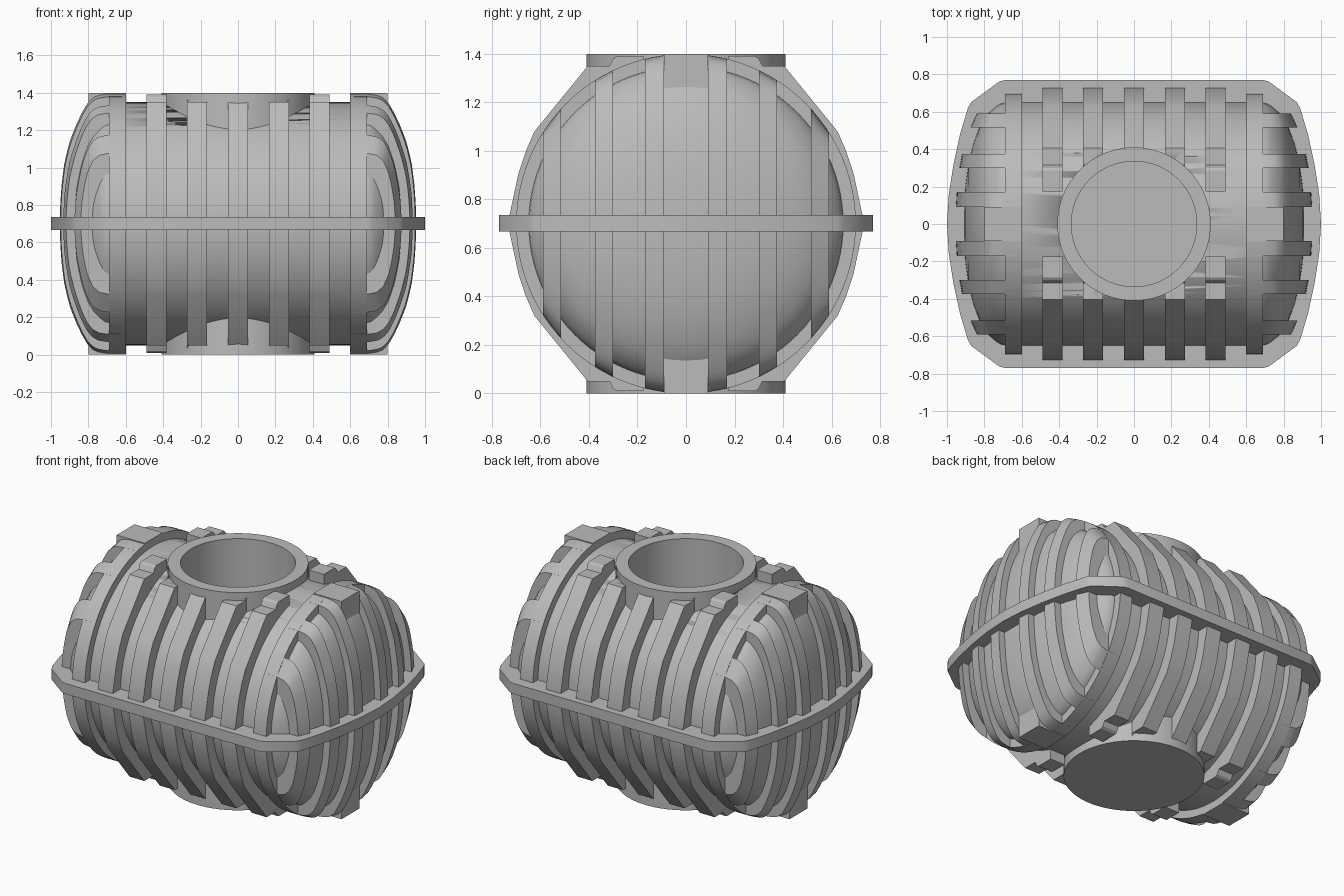
import bpy, bmesh, math
from mathutils import Matrix

if "Cube" in bpy.data.objects:
    bpy.data.objects.remove(bpy.data.objects["Cube"], do_unlink=True)

MID = 0.7  # height of the tank axis

grey = bpy.data.materials.new("tank_grey")
grey.use_nodes = True
grey.diffuse_color = (0.5, 0.5, 0.5, 1)
grey.node_tree.nodes["Principled BSDF"].inputs["Base Color"].default_value = (0.5, 0.5, 0.5, 1)


def finish(name, bm):
    bmesh.ops.remove_doubles(bm, verts=bm.verts, dist=1e-5)
    bmesh.ops.recalc_face_normals(bm, faces=bm.faces)
    mesh = bpy.data.meshes.new(name)
    bm.to_mesh(mesh)
    bm.free()
    mesh.materials.append(grey)
    obj = bpy.data.objects.new(name, mesh)
    bpy.context.collection.objects.link(obj)
    bpy.ops.object.select_all(action='DESELECT')
    obj.select_set(True)
    bpy.context.view_layer.objects.active = obj
    bpy.ops.object.shade_smooth_by_angle(angle=math.radians(25))
    return obj


def lathe(name, profile, matrix=Matrix(), steps=96):
    """Revolve (radius, height) points about z, then place the result."""
    bm = bmesh.new()
    vs = [bm.verts.new((r, 0, h)) for r, h in profile]
    es = [bm.edges.new(p) for p in zip(vs, vs[1:])]
    bmesh.ops.spin(bm, geom=vs + es, axis=(0, 0, 1), cent=(0, 0, 0),
                   angle=math.tau, steps=steps)
    bmesh.ops.transform(bm, matrix=matrix, verts=bm.verts)
    return finish(name, bm)


def prism(name, ring_a, ring_b):
    """Solid between two matching rings of points."""
    bm = bmesh.new()
    a = [bm.verts.new(p) for p in ring_a]
    b = [bm.verts.new(p) for p in ring_b]
    bm.faces.new(a)
    bm.faces.new(b)
    for i in range(len(a)):
        j = (i + 1) % len(a)
        bm.faces.new((a[i], a[j], b[j], b[i]))
    return finish(name, bm)


def mirrored(quarter):
    """Complete a closed outline from its quarter, running from +v to +u."""
    half = quarter + [(u, -v) for u, v in reversed(quarter) if v]
    return half + [(-u, v) for u, v in reversed(half) if u]


# Hidden cutter for the manway shaft
cutter = lathe("shaft_cutter", [(0, 0.66), (0.37, 0.66), (0.37, 1.5), (0, 1.5)])
cutter.hide_render = True
cutter.hide_set(True)


def cut_shaft(obj):
    mod = obj.modifiers.new("shaft", 'BOOLEAN')
    mod.operation = 'DIFFERENCE'
    mod.solver = 'EXACT'
    mod.object = cutter


# Tank body: horizontal cylinder with domed ends
dome = [(0, 0.91), (0.11, 0.908), (0.22, 0.9), (0.33, 0.884), (0.42, 0.862), (0.5, 0.833),
        (0.56, 0.803), (0.6, 0.772), (0.63, 0.735), (0.645, 0.71), (0.65, 0.68)]
along_x = Matrix.Translation((0, 0, MID)) @ Matrix.Rotation(math.pi / 2, 4, 'Y')
body = lathe("tank_body", dome + [(r, -x) for r, x in reversed(dome)], along_x)
cut_shaft(body)

# Faceted hoops round the middle, with raised shoulders beside the necks
shoulder = [(0, 0.62), (0.175, 0.62), (0.175, 0.69), (0.285, 0.69), (0.3, 0.68), (0.315, 0.65),
            (0.405, 0.65), (0.625, 0.38), (0.66, 0.3), (0.69, 0.21), (0.735, 0)]
hoop = mirrored(shoulder)
for x in (-0.435, -0.22, 0, 0.22, 0.435):
    ring = prism("hoop", *[[(x + s, y, MID + h) for y, h in hoop] for s in (-0.053, 0.053)])
    cut_shaft(ring)

# Round hoops, end ribs and lifting blocks at both ends
rib_profile = [(0, 0.955), (0.11, 0.952), (0.22, 0.944), (0.34, 0.928), (0.45, 0.9),
               (0.53, 0.868), (0.6, 0.835), (0.65, 0.805), (0.68, 0.775), (0.695, 0.74), (0.7, 0.69)]


def rib_x(r):
    for (r0, x0), (r1, x1) in zip(rib_profile, rib_profile[1:]):
        if r <= r1:
            return x0 + (x1 - x0) * (r - r0) / (r1 - r0)
    return rib_profile[-1][1]


def rib_ring(y, side):
    top = math.sqrt(0.7 ** 2 - y * y)
    zs = [top * math.sin(math.pi * (i / 40 - 0.5)) for i in range(41)]
    pts = [(rib_x(math.hypot(y, z)), z) for z in zs] + [(0.62, top), (0.62, -top)]
    return [(side * x, y, MID + z) for x, z in pts]


for side in (-1, 1):
    lathe("end_hoop", [(0.6, 0.6), (0.7, 0.6), (0.7, 0.69), (0.6, 0.69)],
          Matrix.Translation((0, 0, MID)) @ Matrix.Rotation(side * math.pi / 2, 4, 'Y'))
    for inner, outer in ((0.09, 0.17), (0.3, 0.375), (0.515, 0.59)):
        for s in (-1, 1):
            prism("end_rib", rib_ring(s * inner, side), rib_ring(s * outer, side))
    for z in (0.105, 1.295):
        bm = bmesh.new()
        bmesh.ops.create_cube(bm, size=1, matrix=Matrix.Translation((side * 0.7, 0, z))
                              @ Matrix.Diagonal((0.2, 0.18, 0.21, 1)))
        finish("lifting_block", bm)

# Seam flange round the middle
seam = mirrored([(0, 0.77), (0.69, 0.77), (0.72, 0.762), (0.87, 0.652), (0.888, 0.62),
                 (0.93, 0.48), (0.965, 0.32), (0.99, 0.16), (1, 0)])
prism("seam_flange", *[[(x, y, z) for x, y in seam] for z in (0.667, 0.735)])

# Open manway neck above, closed base below
lathe("manway_neck", [(0, 0.7), (0.335, 0.7), (0.335, 1.4), (0.41, 1.4), (0.41, 0.9)])
lathe("base_foot", [(0, 0), (0.41, 0), (0.41, 0.5)])
